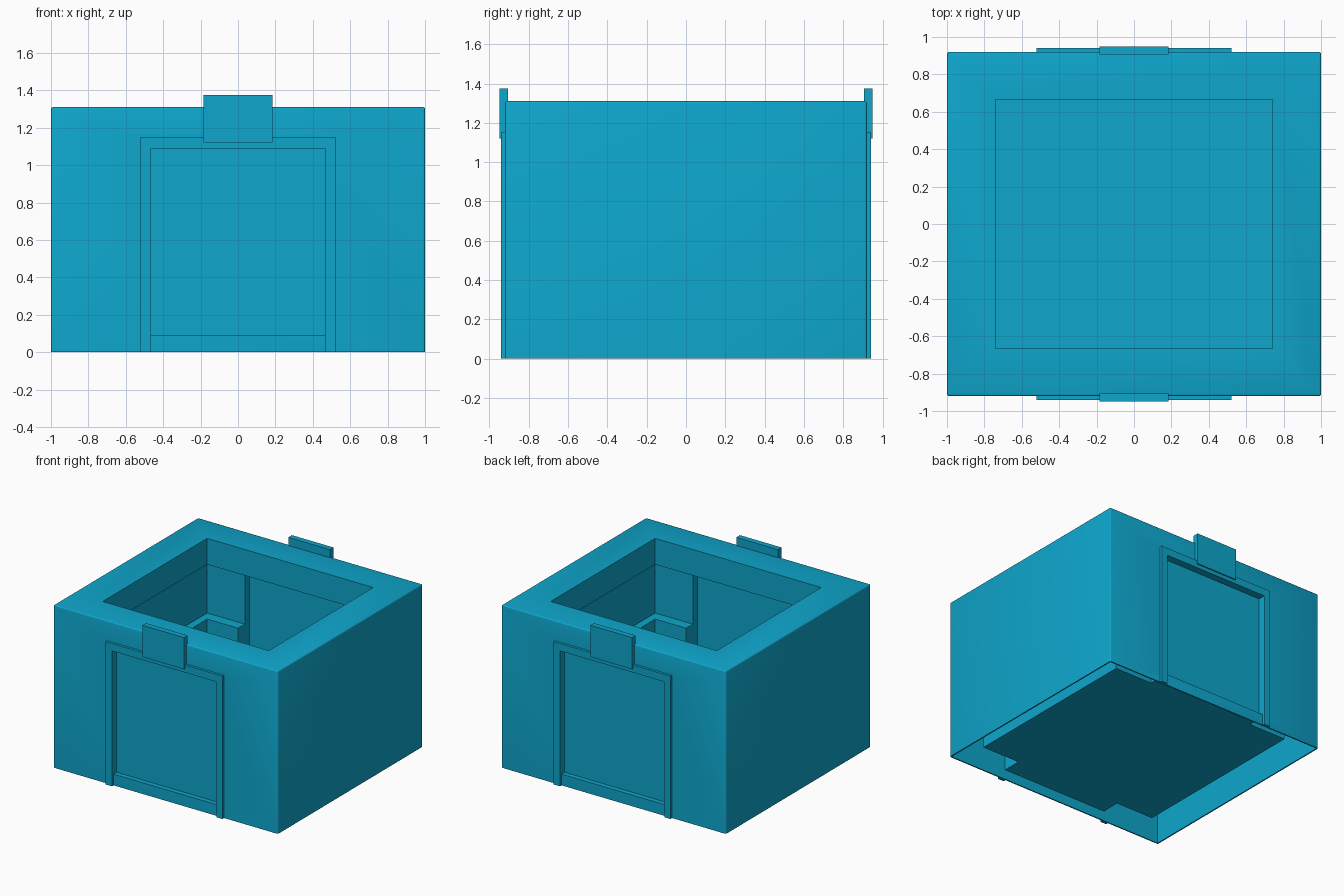
import bpy
import bmesh

if "Cube" in bpy.data.objects:
    bpy.data.objects.remove(bpy.data.objects["Cube"], do_unlink=True)

paint = bpy.data.materials.new("bright_blue")
paint.use_nodes = True
BLUE = (0.0044, 0.381, 0.604, 1)
paint.diffuse_color = BLUE
paint.node_tree.nodes["Principled BSDF"].inputs["Base Color"].default_value = BLUE


def finish(name, bm):
    bmesh.ops.recalc_face_normals(bm, faces=bm.faces[:])
    mesh = bpy.data.meshes.new(name)
    bm.to_mesh(mesh)
    bm.free()
    mesh.materials.append(paint)
    obj = bpy.data.objects.new(name, mesh)
    bpy.context.collection.objects.link(obj)
    return obj


def box(name, x0, x1, y0, y1, z0, z1):
    bm = bmesh.new()
    bmesh.ops.create_cube(bm, size=1)
    for v in bm.verts:
        v.co.x = x1 if v.co.x > 0 else x0
        v.co.y = y1 if v.co.y > 0 else y0
        v.co.z = z1 if v.co.z > 0 else z0
    return finish(name, bm)


HX, HY, TOP = 1.0, 0.92, 1.31      # outer walls
FLOOR, LIP, LEDGE = 0.09, 1.1, 0.66
DOOR_X, DOOR_Z = 0.465, 1.09

# Room shell: rectangular rings from the floor underside, through the hollow
# wall, up the outside, over the rim and down the stepped inside to the floor
rings = [
    (0.81, 0.76, FLOOR - 0.01), (0.81, 0.76, 1.2),
    (HX - 0.01, HY - 0.01, 1.2), (HX - 0.01, HY - 0.01, 0),
    (HX, HY, 0), (HX, HY, TOP),
    (0.74, 0.665, TOP), (0.74, 0.665, LIP),
    (0.8, 0.75, LIP), (0.8, 0.75, LEDGE),
    (0.74, 0.665, LEDGE), (0.74, 0.665, FLOOR),
]
bm = bmesh.new()
loops = [[bm.verts.new((sx * x, sy * y, z))
          for sx, sy in ((-1, -1), (1, -1), (1, 1), (-1, 1))]
         for x, y, z in rings]
for a, b in zip(loops, loops[1:]):
    for i in range(4):
        j = (i + 1) % 4
        bm.faces.new((a[i], a[j], b[j], b[i]))
bm.faces.new(loops[0])
bm.faces.new(loops[-1])
# Slightly rounded outer corners and top edge
outer = [e for e in bm.edges
         if all(abs(v.co.x) > HX - 0.001 and abs(v.co.y) > HY - 0.001 for v in e.verts)
         and max(v.co.z for v in e.verts) > 1]
bmesh.ops.bevel(bm, geom=outer, offset=0.01, segments=3, profile=0.5, affect='EDGES')
shell = finish("room_walls", bm)

# Doorways cut through both end walls
cutter = box("doorway_cutter", -DOOR_X, DOOR_X, -2, 2, FLOOR + 0.0005, DOOR_Z)
cut = shell.modifiers.new("doorways", 'BOOLEAN')
cut.operation = 'DIFFERENCE'
cut.solver = 'EXACT'
cut.object = cutter
bpy.ops.object.select_all(action='DESELECT')
bpy.context.view_layer.objects.active = shell
shell.select_set(True)
bpy.ops.object.modifier_apply(modifier=cut.name)
bpy.data.objects.remove(cutter, do_unlink=True)
bpy.ops.object.shade_smooth_by_angle()

# Door parts on the front and back
for side, s in (("front", -1), ("back", 1)):
    def part(name, x0, x1, near, far, z0, z1):
        y0, y1 = sorted((s * near, s * far))
        return box(side + "_" + name, x0, x1, y0, y1, z0, z1)

    part("door_panel", -DOOR_X, DOOR_X, 0.81, 0.88, FLOOR, DOOR_Z)
    part("sign_plate", -0.185, 0.185, 0.905, 0.95, 1.12, 1.375)
    # Tunnel lining inside the hollow wall
    part("threshold", -DOOR_X - 0.01, DOOR_X + 0.01, 0.755, 0.915, FLOOR - 0.01, FLOOR)
    for label, x in (("right", -DOOR_X - 0.01), ("left", DOOR_X)):
        part(label + "_jamb", x, x + 0.01, 0.755, 0.915, FLOOR - 0.01, DOOR_Z)
    part("lintel", -DOOR_X, DOOR_X, 0.755, 0.915, DOOR_Z, DOOR_Z + 0.01)

    # Raised door frame
    bm = bmesh.new()
    w, h = 0.52, 1.15
    outline = [(-w, 0), (-w, h), (w, h), (w, 0),
               (DOOR_X, 0), (DOOR_X, DOOR_Z), (-DOOR_X, DOOR_Z), (-DOOR_X, 0)]
    face = bm.faces.new([bm.verts.new((x, s * 0.912, z)) for x, z in outline])
    grown = bmesh.ops.extrude_face_region(bm, geom=[face], use_keep_orig=True)
    moved = [g for g in grown["geom"] if isinstance(g, bmesh.types.BMVert)]
    bmesh.ops.translate(bm, verts=moved, vec=(0, s * 0.028, 0))
    finish(side + "_door_frame", bm)
